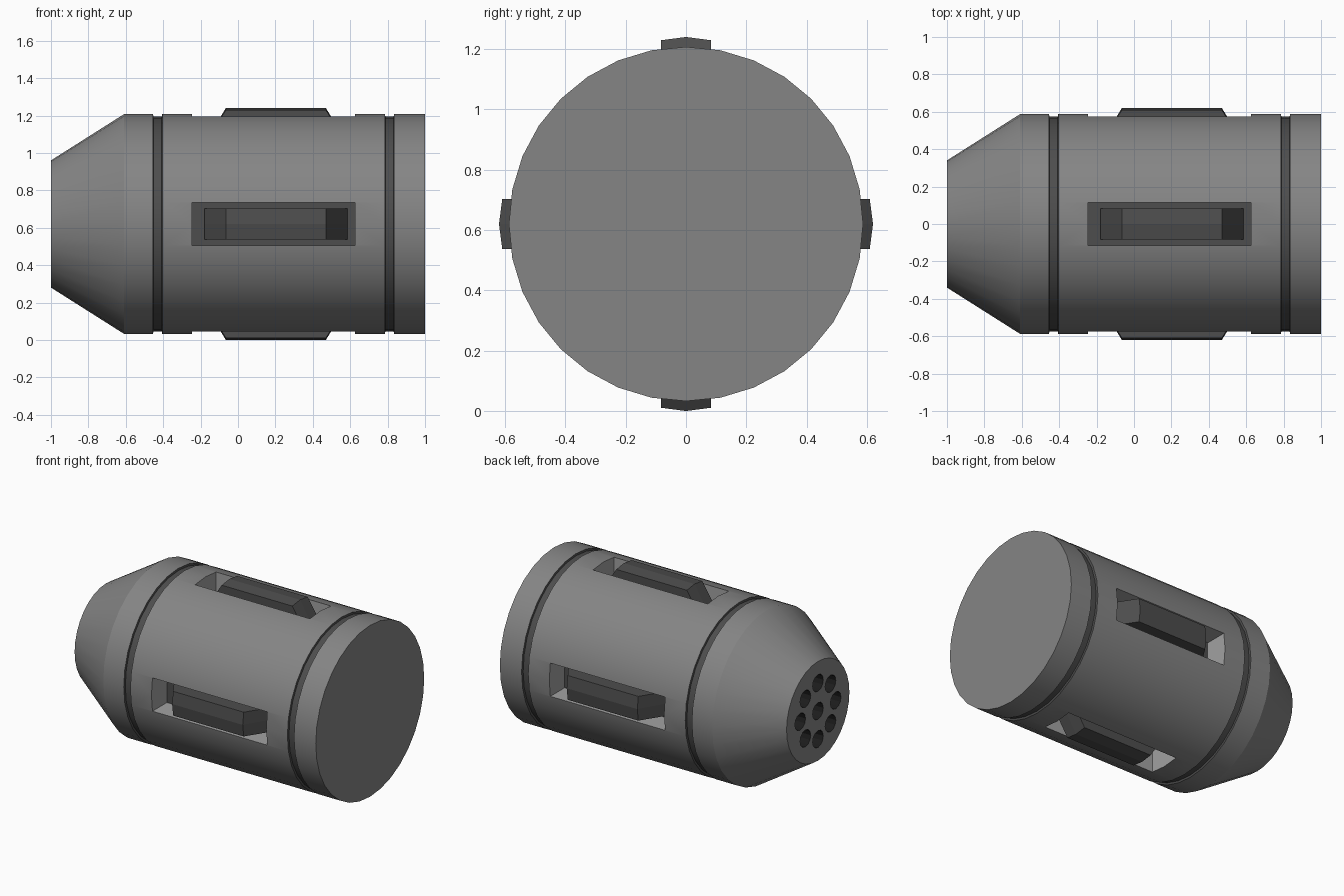
import bpy, bmesh, math
from mathutils import Matrix, Vector

if "Cube" in bpy.data.objects:
    bpy.data.objects.remove(bpy.data.objects["Cube"])

CZ = 0.62      # height of the long axis
R = 0.587      # body radius
SIDES = 32


def material(name, v):
    m = bpy.data.materials.new(name)
    m.diffuse_color = (v, v, v, 1)
    m.use_nodes = True
    m.node_tree.nodes["Principled BSDF"].inputs["Base Color"].default_value = m.diffuse_color
    return m


BODY = material("body_grey", 0.235)
DARK = material("dark_grey", 0.075)
LIGHT = material("slot_wall_grey", 0.36)
BLACK = material("hole_black", 0.012)


def make(name, bm, mats):
    bmesh.ops.recalc_face_normals(bm, faces=bm.faces)
    me = bpy.data.meshes.new(name)
    bm.to_mesh(me)
    bm.free()
    for m in mats:
        me.materials.append(m)
    ob = bpy.data.objects.new(name, me)
    bpy.context.collection.objects.link(ob)
    return ob


def activate(ob):
    bpy.ops.object.select_all(action='DESELECT')
    ob.select_set(True)
    bpy.context.view_layer.objects.active = ob


def cut(ob, cutter):
    activate(ob)
    mod = ob.modifiers.new("cut", 'BOOLEAN')
    mod.operation = 'DIFFERENCE'
    mod.solver = 'EXACT'
    mod.material_mode = 'TRANSFER'
    mod.object = cutter
    bpy.ops.object.modifier_apply(modifier=mod.name)
    bpy.data.objects.remove(cutter)


def around(angle):
    # place a part built about the x axis at an angle on the body
    return Matrix.Translation((0, 0, CZ)) @ Matrix.Rotation(angle, 4, 'X')


# Body: turned profile with cone nose and two dark grooves
G = 0.574
profile = [(-1, 0.34), (-0.61, R), (-0.455, R), (-0.452, G), (-0.408, G), (-0.405, R),
           (0.785, R), (0.788, G), (0.832, G), (0.835, R), (1, R)]
bm = bmesh.new()
rings = []
for x, r in profile:
    rings.append([bm.verts.new((x, r * math.sin(k * math.tau / SIDES),
                                CZ + r * math.cos(k * math.tau / SIDES)))
                  for k in range(SIDES)])
for i, (a, b) in enumerate(zip(rings, rings[1:])):
    for k in range(SIDES):
        n = (k + 1) % SIDES
        f = bm.faces.new((a[k], a[n], b[n], b[k]))
        f.material_index = 1 if i in (2, 3, 4, 6, 7, 8) else 0
bm.faces.new(rings[0])
bm.faces.new(rings[-1])
body = make("body", bm, [BODY, DARK, LIGHT, BLACK])

# Nozzle holes: one in the middle, eight around it
centres = [(0, 0)] + [(0.192 * math.cos(k * math.pi / 4), 0.192 * math.sin(k * math.pi / 4))
                      for k in range(8)]
bm = bmesh.new()
for y, z in centres:
    bmesh.ops.create_cone(bm, cap_ends=True, segments=12, radius1=0.058, radius2=0.058, depth=0.3,
                          matrix=Matrix.Translation((-1, y, CZ + z)) @ Matrix.Rotation(math.pi / 2, 4, 'Y'))
cut(body, make("hole_cutter", bm, [BLACK]))

# Four slots with pale walls and a dark floor
bm = bmesh.new()
for k in range(4):
    m = around(k * math.pi / 2)
    out = m.to_3x3() @ Vector((0, 0, 1))
    geo = bmesh.ops.create_cube(bm, size=1, matrix=m @ Matrix.Translation((0.19, 0, 0.56))
                                @ Matrix.Diagonal((0.87, 0.228, 0.28, 1)))
    bm.normal_update()
    for f in {f for v in geo["verts"] for f in v.link_faces}:
        f.material_index = 1 if abs(f.normal.dot(out)) > 0.9 else 0
cut(body, make("slot_cutter", bm, [LIGHT, DARK]))
activate(body)
bpy.ops.object.shade_smooth_by_angle(angle=math.radians(25))

# Four ridged pads with sloped ends, one in each slot
for k in range(4):
    bm = bmesh.new()
    sections = []
    for y, drop in ((-0.083, 0.011), (0, 0), (0.083, 0.011)):
        pts = [(-0.18, 0.41), (-0.18, 0.43), (-0.065, 0.62 - drop),
               (0.47, 0.62 - drop), (0.585, 0.43), (0.585, 0.41)]
        sections.append([bm.verts.new((x, y, z)) for x, z in pts])
    for a, b in zip(sections, sections[1:]):
        for i in range(6):
            j = (i + 1) % 6
            bm.faces.new((a[i], a[j], b[j], b[i]))
    bm.faces.new(sections[0])
    bm.faces.new(sections[-1])
    bm.transform(around(k * math.pi / 2))
    make("pad_%d" % (k + 1), bm, [DARK])
